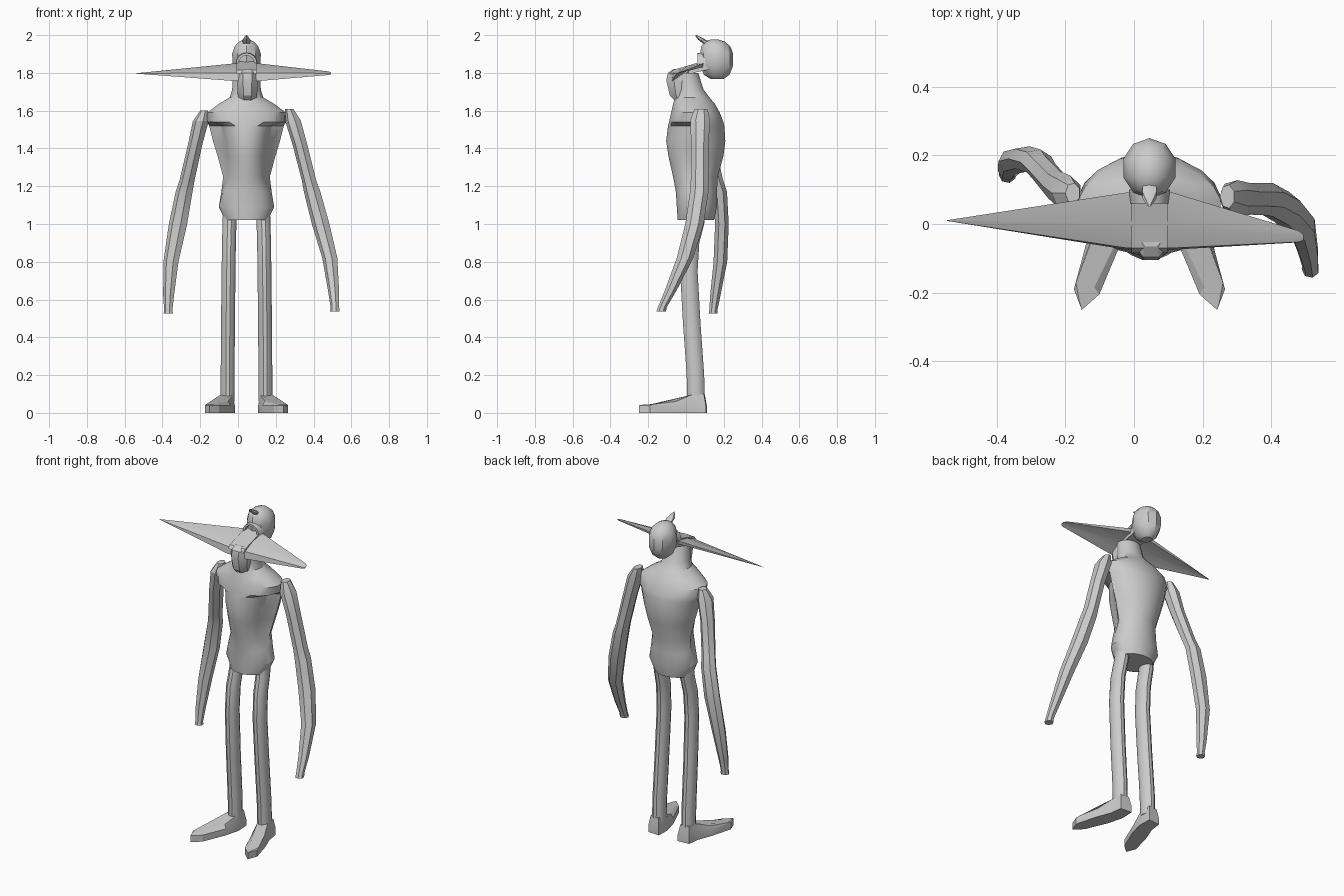
import bpy, bmesh, math
from mathutils import Vector

CX = 0.045  # middle plane of the body
grey = bpy.data.materials.new("plain grey")
grey.diffuse_color = (0.6, 0.6, 0.6, 1)


def loft(name, rings, angle=30):
    """Skin a closed tube through rings of points and cap both ends."""
    bm = bmesh.new()
    rows = [[bm.verts.new(p) for p in r] for r in rings]
    n = len(rows[0])
    for a, b in zip(rows, rows[1:]):
        for i in range(n):
            j = (i + 1) % n
            bm.faces.new((a[i], a[j], b[j], b[i]))
    bm.faces.new(rows[0][::-1])
    bm.faces.new(rows[-1])
    bmesh.ops.recalc_face_normals(bm, faces=bm.faces)
    me = bpy.data.meshes.new(name)
    bm.to_mesh(me)
    bm.free()
    me.materials.append(grey)
    ob = bpy.data.objects.new(name, me)
    bpy.context.collection.objects.link(ob)
    bpy.ops.object.select_all(action='DESELECT')
    ob.select_set(True)
    bpy.context.view_layer.objects.active = ob
    bpy.ops.object.shade_smooth_by_angle(angle=math.radians(angle))
    return ob


def ring(x, y, z, rx, ry, n=12, front=1.0, turn=0.5):
    """Horizontal oval; front narrows the half facing -y."""
    pts = []
    for i in range(n):
        a = math.tau * (i + turn) / n
        k = front if math.sin(a) < -0.1 else 1
        pts.append(Vector((x + rx * math.cos(a) * k, y + ry * math.sin(a), z)))
    return pts


# torso and neck: z, half width, front y, back y, front narrowing
torso = [(1.02, .115, -.045, .15, 1), (1.09, .148, -.05, .165, 1),
         (1.17, .135, -.055, .165, .95), (1.25, .125, -.07, .17, .8),
         (1.36, .155, -.095, .2, .72), (1.44, .18, -.107, .21, .68),
         (1.52, .2, -.097, .205, .68), (1.54, .212, -.092, .2, .95),
         (1.59, .21, -.08, .18, 1), (1.635, .15, -.07, .155, 1),
         (1.67, .09, -.06, .125, 1), (1.71, .077, -.05, .095, 1),
         (1.80, .072, -.05, .065, 1)]
loft("torso", [ring(CX, (f + b) / 2, z, w, (b - f) / 2, 20, k)
               for z, w, f, b, k in torso], 32)

# jaw hanging in front of the neck
jaw = [(1.645, .04, -.055, .02), (1.68, .05, -.09, .03),
       (1.76, .055, -.11, .04), (1.80, .055, -.102, .05),
       (1.82, .045, -.07, .06)]
loft("jaw", [ring(CX + .005, (f + b) / 2, z, w * 1.1, (b - f) / 2, 8)
             for z, w, f, b in jaw], 30)

# wide pointed brim with a hollow underside
profile = [(-.075, 1.757), (-.07, 1.80), (.0, 1.832), (.092, 1.85),
           (.088, 1.83), (.0, 1.808), (-.045, 1.775)]


def brim_ring(x, s, ty, tz):
    return [Vector((x, ty + (y - ty) * s, tz + (z - tz) * s)) for y, z in profile]


loft("brim", [brim_ring(-.545, .01, .01, 1.797), brim_ring(-.02, 1, 0, 1.8),
              brim_ring(.11, 1, 0, 1.8), brim_ring(.48, .2, -.048, 1.797),
              brim_ring(.493, .1, -.045, 1.797)], 25)

# raised plate over the middle of the brim, reaching back to the head
loft("brim_bridge", [[Vector((x, y, z)) for y, z in
     [(-.085, 1.795), (-.07, 1.815), (.10, 1.865), (.13, 1.82), (.04, 1.80)]]
     for x in (-.008, .098)])

# head set behind the brim
head = [(1.768, .03, .13, .20), (1.79, .057, .095, .23), (1.84, .077, .075, .25),
        (1.90, .08, .075, .25), (1.94, .066, .08, .235), (1.965, .042, .10, .205),
        (1.977, .015, .13, .17)]
loft("head", [ring(CX, (f + b) / 2, z, w, (b - f) / 2, 10)
              for z, w, f, b in head], 32)

# arched face ridge
arch = []
for i in range(9):
    a = math.pi * i / 8
    c, s = math.cos(a), math.sin(a)
    arch.append([Vector((CX + r * c, y, 1.85 + r * s))
                 for r, y in ((.042, .06), (.055, .06), (.06, .1), (.042, .1))])
loft("face_ridge", arch)

# small crest tipped forward
loft("crest", [ring(CX, .115, 1.955, .022, .025, 6), ring(CX, .085, 1.975, .024, .02, 6),
               ring(CX, .068, 1.988, .014, .014, 6), ring(CX, .053, 2.0, .003, .004, 6)])

# arms: x, y, z, half width, half depth
left = [(-.178, .09, 1.60, .022, .03), (-.195, .09, 1.545, .044, .052),
        (-.225, .11, 1.42, .04, .045), (-.268, .16, 1.23, .042, .038),
        (-.283, .18, 1.17, .047, .038), (-.315, .19, 1.0, .051, .037),
        (-.353, .182, .80, .042, .037), (-.366, .155, .62, .03, .028),
        (-.368, .145, .545, .023, .022), (-.368, .143, .525, .026, .024)]
right = [(.272, .08, 1.61, .022, .035), (.292, .075, 1.55, .044, .054),
         (.33, .073, 1.42, .041, .047), (.378, .072, 1.23, .04, .048),
         (.395, .07, 1.17, .046, .05), (.44, .045, 1.0, .049, .05),
         (.488, -.005, .82, .042, .045), (.507, -.08, .65, .031, .032),
         (.514, -.125, .56, .024, .024), (.514, -.131, .538, .026, .026)]
for name, path in (("left_arm", left), ("right_arm", right)):
    loft(name, [ring(x, y, z, w, d, 7) for x, y, z, w, d in path], 22)

# legs and pointed, turned-out feet, mirrored about the middle plane
leg = [(.10, .053, .06), (.10, .05, .20), (.098, .03, .48), (.095, .015, .75),
       (.093, .024, .90), (.09, .05, 1.0), (.088, .06, 1.08)]
sole = [(.065, .11), (.14, .105), (.15, .03), (.185, -.06),
        (.22, -.19), (.197, -.25), (.146, -.205), (.085, -.06), (.062, .03)]
tops = [.10, .10, .095, .06, .046, .044, .046, .062, .095]
for side, name in ((-1, "left"), (1, "right")):
    loft(name + "_leg", [ring(CX + side * x, y, z, .038, .048, 12)
                         for x, y, z in leg], 35)
    low = [Vector((CX + side * x, y, 0)) for x, y in sole]
    mid = [Vector((CX + side * x, y, .04)) for x, y in sole]
    top = [Vector((CX + side * (.105 + (x - .105) * .75 + max(0, -y) * .12),
                   y * .9, t)) for (x, y), t in zip(sole, tops)]
    loft(name + "_foot", [low, mid, top], 25)
